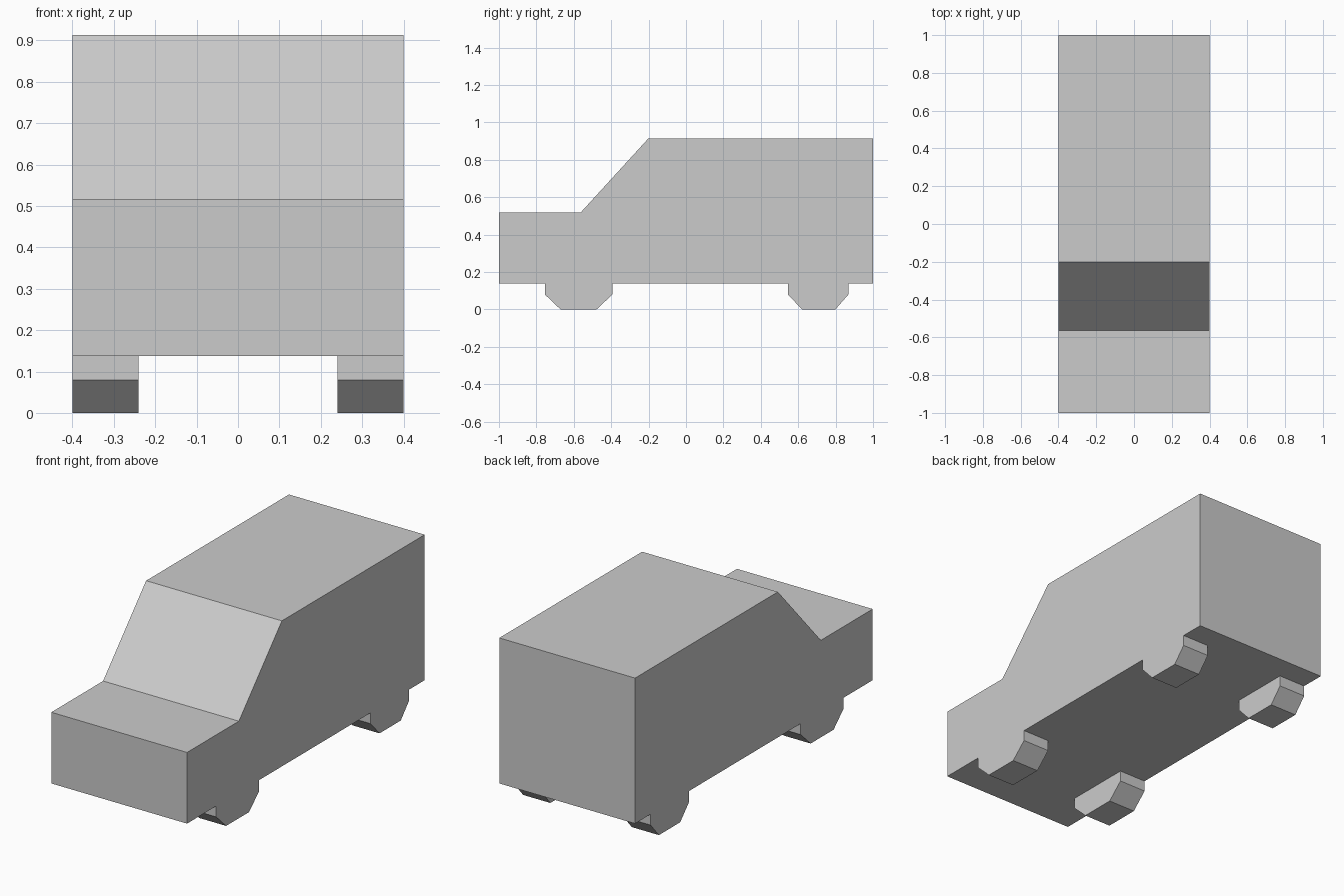
import bpy, bmesh

if "Cube" in bpy.data.objects:
    bpy.data.objects.remove(bpy.data.objects["Cube"])

FLOOR = 0.138  # underside of the body


def extrude_profile(name, profile, x0, x1):
    """Extrude a closed (y, z) side profile from x0 to x1."""
    bm = bmesh.new()
    face = bm.faces.new([bm.verts.new((x0, y, z)) for y, z in profile])
    new = bmesh.ops.extrude_face_region(bm, geom=[face])["geom"]
    verts = [v for v in new if isinstance(v, bmesh.types.BMVert)]
    bmesh.ops.translate(bm, verts=verts, vec=(x1 - x0, 0, 0))
    bmesh.ops.recalc_face_normals(bm, faces=bm.faces)
    mesh = bpy.data.meshes.new(name)
    bm.to_mesh(mesh)
    bm.free()
    obj = bpy.data.objects.new(name, mesh)
    bpy.context.collection.objects.link(obj)
    return obj


# Van body: hood, sloped windshield, flat roof, upright back
extrude_profile("van_body", [
    (-1, FLOOR), (1, FLOOR), (1, 0.913), (-0.202, 0.913),
    (-0.564, 0.517), (-1, 0.517)], -0.4, 0.4)

# Wheels: visible lower halves, flush with the body sides, mirrored across x
for name, back, front, flat_start, flat_end in [
        ("front_wheels", -0.755, -0.393, -0.671, -0.478),
        ("rear_wheels", 0.545, 0.869, 0.62, 0.799)]:
    wheel = extrude_profile(name, [
        (back, FLOOR), (back, 0.08), (flat_start, 0),
        (flat_end, 0), (front, 0.08), (front, FLOOR)], 0.24, 0.4)
    mirror = wheel.modifiers.new("mirror", 'MIRROR')
    mirror.use_axis = (True, False, False)
